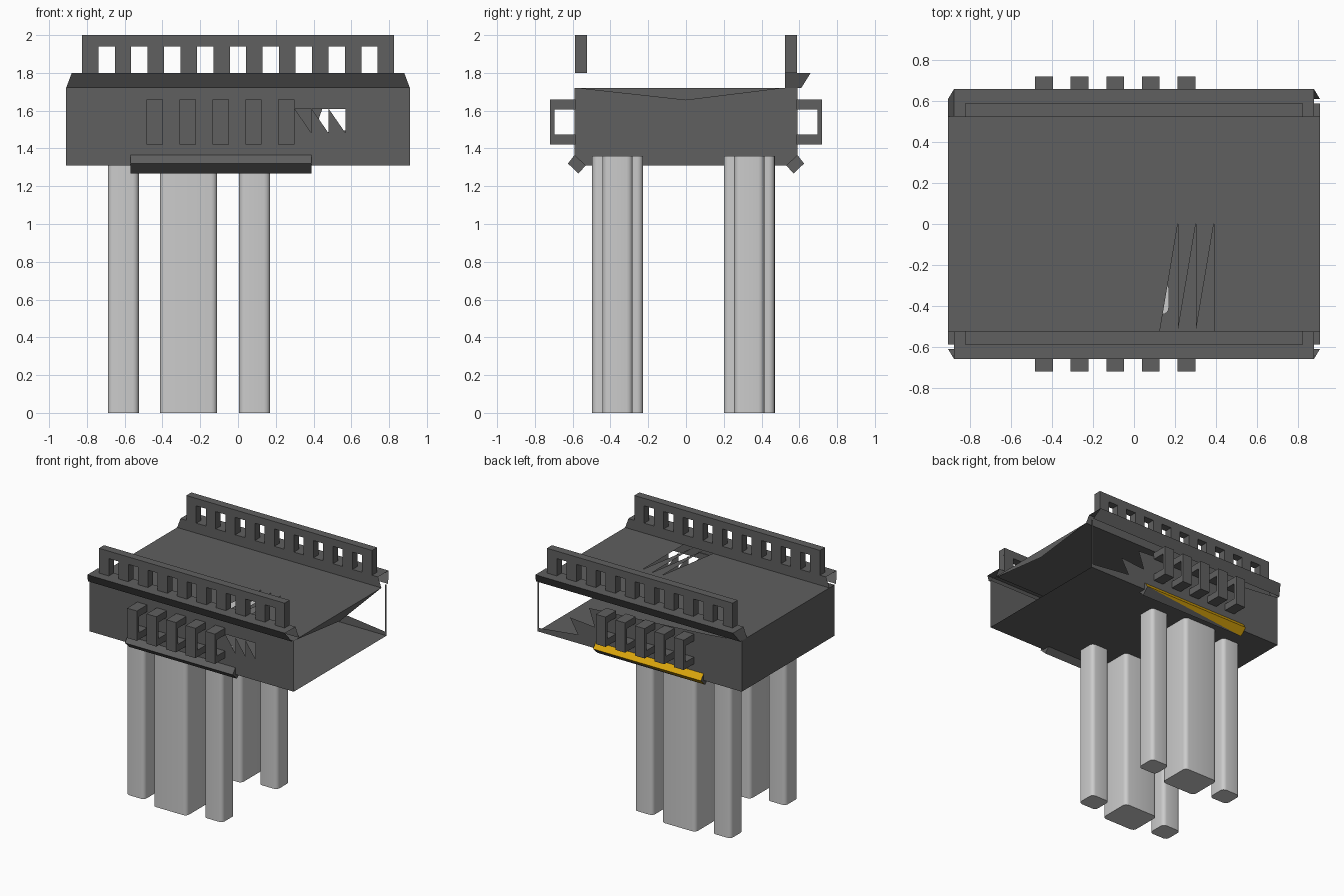
import bpy, bmesh, math

if "Cube" in bpy.data.objects:
    bpy.data.objects.remove(bpy.data.objects["Cube"])

def material(name, rgb):
    m = bpy.data.materials.new(name)
    m.diffuse_color = (*rgb, 1)
    m.use_nodes = True
    m.node_tree.nodes["Principled BSDF"].inputs["Base Color"].default_value = m.diffuse_color
    return m

DARK = material("dark grey", (0.115, 0.115, 0.115))
LIGHT = material("light grey", (0.60, 0.60, 0.60))
GOLD = material("gold", (0.72, 0.39, 0.004))

def finish(name, bm, mats, normals=True):
    if normals:
        bmesh.ops.recalc_face_normals(bm, faces=bm.faces)
    me = bpy.data.meshes.new(name)
    bm.to_mesh(me)
    bm.free()
    ob = bpy.data.objects.new(name, me)
    bpy.context.collection.objects.link(ob)
    for m in mats:
        me.materials.append(m)
    return ob

def poly(bm, pts, mat=0):
    f = bm.faces.new([bm.verts.new(p) for p in pts])
    f.material_index = mat
    return f

def rect(a, b, c, d):
    return [(a, b), (c, b), (c, d), (a, d)]

def box(bm, x0, x1, y0, y1, z0, z1):
    lo = [(x, y, z0) for x, y in rect(x0, y0, x1, y1)]
    f = poly(bm, lo)
    ext = bmesh.ops.extrude_face_region(bm, geom=[f], use_keep_orig=True)
    vs = [v for v in ext["geom"] if isinstance(v, bmesh.types.BMVert)]
    bmesh.ops.translate(bm, verts=vs, vec=(0, 0, z1 - z0))

X, Y, Z0, Z1, YI = 0.91, 0.59, 1.31, 1.72, 0.525
PITCH = 0.174

# hull: thin sheet box, open at +x
bm = bmesh.new()
poly(bm, [(x, y, Z0) for x, y in reversed(rect(-X, -Y, X, Y))])
poly(bm, [(-X, y, z) for y, z in reversed(rect(-Y, Z0, Y, Z1))])
poly(bm, [(X, -Y, Z1), (X, 0, 1.655), (X, YI, Z1)])
# front wall with three triangular vents
front = [rect(-X, Z0, 0.30, Z1), rect(0.57, Z0, X, Z1),
         rect(0.30, Z0, 0.57, 1.48), rect(0.30, 1.61, 0.57, Z1)]
for i in range(3):
    x = 0.30 + 0.09 * i
    front.append([(x, 1.61), (x, 1.48), (x + 0.09, 1.48)])
for p in front:
    poly(bm, [(x, -Y, z) for x, z in p])
# roof with three triangular vents
roof = [rect(-X, -YI, 0.126, YI), rect(0.39, -YI, X, YI), rect(0.126, 0, 0.39, YI)]
for i in range(3):
    x = 0.126 + 0.088 * i
    roof.append([(x, -YI), (x + 0.088, 0), (x, 0)])
for p in roof:
    poly(bm, [(x, y, Z1) for x, y in p])
# back wall, torn open towards +x
back = [(-X, Z0), (X, Z0), (X, Z1), (0.895, Z1), (0.895, 1.34), (0.55, 1.38),
        (0.62, 1.50), (0.40, 1.48), (0.45, 1.62), (-0.6, 1.69), (-X, Z1)]
poly(bm, [(x, Y, z) for x, z in reversed(back)])
finish("hull", bm, [DARK], normals=False)

for s, side in ((-1, "front"), (1, "back")):
    # flange: inner wall, top plate and outward slope
    bm = bmesh.new()
    prof = [(YI, Z1, X), (YI, 1.8, 0.88), (0.66, 1.8, 0.88), (0.61, Z1, X)]
    for (ya, za, xa), (yb, zb, xb) in zip(prof, prof[1:]):
        poly(bm, [(-xa, s * ya, za), (xa, s * ya, za), (xb, s * yb, zb), (-xb, s * yb, zb)])
    if s > 0:
        poly(bm, [(-xe, s * y, z) for y, z, xe in prof])
    bmesh.ops.remove_doubles(bm, verts=bm.verts, dist=0.001)
    finish(side + "_flange", bm, [DARK])

    # railing: ten posts under a top bar
    bm = bmesh.new()
    y0, y1 = sorted((s * 0.524, s * 0.588))
    for k in range(10):
        c = (k - 4.5) * PITCH
        box(bm, c - 0.0435, c + 0.0435, y0, y1, 1.8, 1.94)
    box(bm, -0.827, 0.827, y0, y1, 1.94, 2.0)
    finish(side + "_railing", bm, [DARK])

    # five C-shaped side brackets
    bm = bmesh.new()
    for k in range(5):
        c = -0.44 + k * PITCH
        for ya, yb, za, zb in ((0.585, 0.72, 1.605, 1.66), (0.585, 0.72, 1.42, 1.475),
                               (0.695, 0.72, 1.475, 1.605)):
            a, b = sorted((s * ya, s * yb))
            box(bm, c - 0.0435, c + 0.0435, a, b, za, zb)
    finish(side + "_brackets", bm, [DARK])

    # tilted bar below the brackets; the back one is partly gold
    bm = bmesh.new()
    xa, xb = -0.57, 0.39
    q = [(0.59, 1.365), (0.625, 1.32), (0.57, 1.268), (0.53, 1.31)]
    P = lambda x, i: (x, s * q[i][0], q[i][1])
    g = 1 if s > 0 else 0
    poly(bm, [P(xa, 0), P(xb, 0), P(xb, 1), P(xa, 1)], g)
    poly(bm, [P(xa, 1), P(xb, 1), P(xa, 2)], g)
    poly(bm, [P(xb, 1), P(xb, 2), P(xa, 2)])
    poly(bm, [P(xa, 2), P(xb, 2), P(xb, 3), P(xa, 3)])
    for x in (xa, xb):
        poly(bm, [P(x, i) for i in range(4)])
    bmesh.ops.remove_doubles(bm, verts=bm.verts, dist=0.001)
    finish(side + "_lower_bar", bm, [DARK, GOLD])

    # legs: a thick one between two thin ones, rounded upright edges
    cy = 0.335 if s > 0 else -0.362
    for n, cx, hx, hy in (("left", -0.607, 0.082, 0.08), ("middle", -0.262, 0.152, 0.135),
                          ("right", 0.088, 0.082, 0.08)):
        bm = bmesh.new()
        box(bm, cx - hx, cx + hx, cy - hy, cy + hy, 0, 1.36)
        up = [e for e in bm.edges if abs(e.verts[0].co.z - e.verts[1].co.z) > 1]
        bmesh.ops.bevel(bm, geom=up, offset=0.032, segments=4, profile=0.5, affect='EDGES')
        ob = finish(side + "_" + n + "_leg", bm, [LIGHT])
        bpy.context.view_layer.objects.active = ob
        ob.select_set(True)
        bpy.ops.object.shade_smooth_by_angle(angle=math.radians(35))
        ob.select_set(False)
